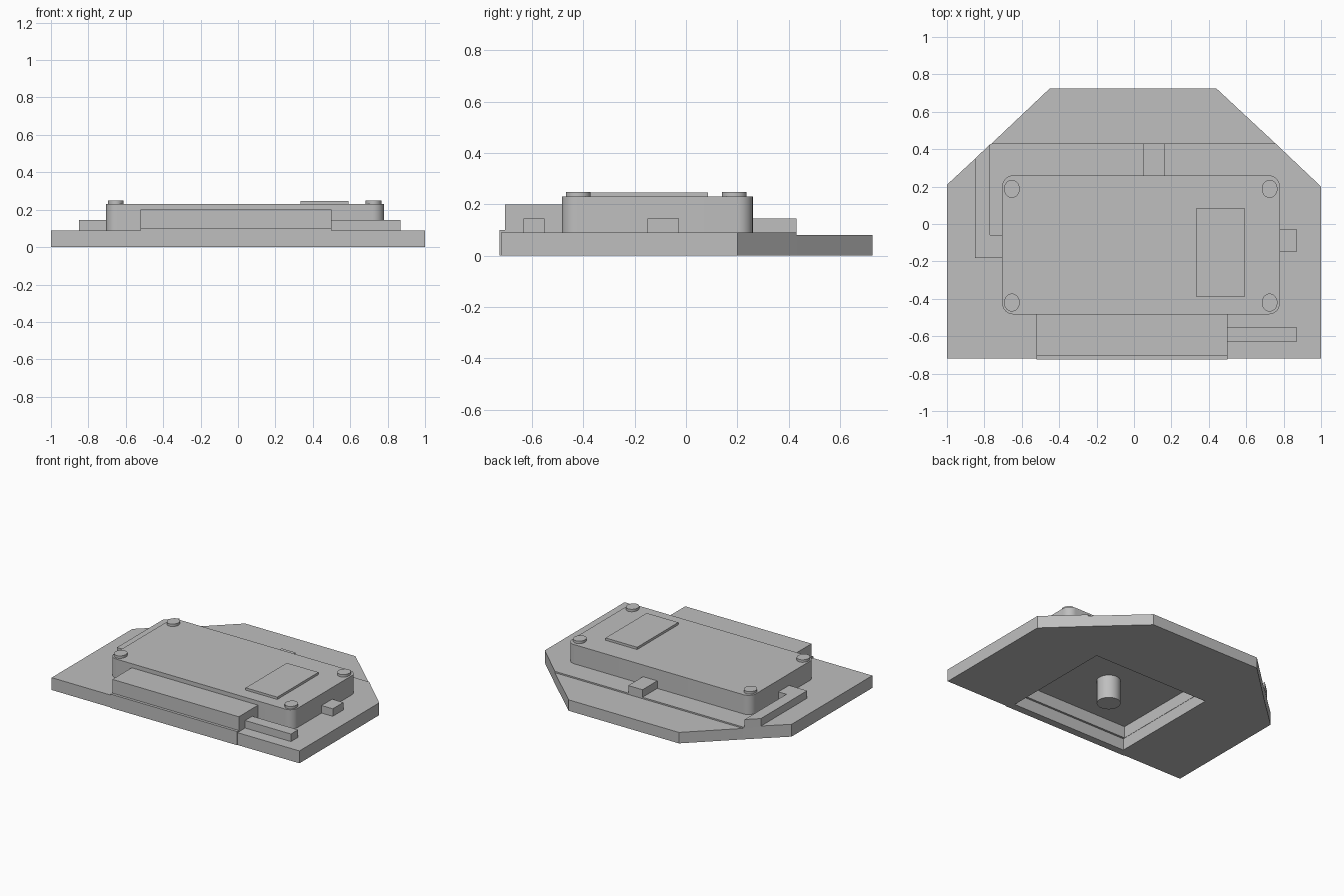
import bpy, bmesh
from math import pi, cos, sin, radians

if "Cube" in bpy.data.objects:
    bpy.data.objects.remove(bpy.data.objects["Cube"], do_unlink=True)

GREY = (0.52, 0.52, 0.52, 1)
mat = bpy.data.materials.new("matte grey")
mat.use_nodes = True
mat.diffuse_color = GREY
mat.node_tree.nodes["Principled BSDF"].inputs["Base Color"].default_value = GREY


def prism(name, outline, z0, z1):
    """Extrude a counter-clockwise outline from z0 to z1."""
    bm = bmesh.new()
    face = bm.faces.new([bm.verts.new((x, y, z0)) for x, y in outline])
    top = bmesh.ops.extrude_face_region(bm, geom=[face])["geom"]
    verts = [v for v in top if isinstance(v, bmesh.types.BMVert)]
    bmesh.ops.translate(bm, verts=verts, vec=(0, 0, z1 - z0))
    bmesh.ops.recalc_face_normals(bm, faces=bm.faces)
    mesh = bpy.data.meshes.new(name)
    bm.to_mesh(mesh)
    bm.free()
    mesh.materials.append(mat)
    obj = bpy.data.objects.new(name, mesh)
    bpy.context.collection.objects.link(obj)
    return obj


def box(name, x0, x1, y0, y1, z0, z1):
    return prism(name, [(x0, y0), (x1, y0), (x1, y1), (x0, y1)], z0, z1)


def ellipse(cx, cy, rx, ry, n=32):
    return [(cx + rx * cos(2 * pi * i / n), cy + ry * sin(2 * pi * i / n)) for i in range(n)]


def rounded_rect(x0, x1, y0, y1, r, steps=8):
    corners = [(x1 - r, y1 - r), (x0 + r, y1 - r), (x0 + r, y0 + r), (x1 - r, y0 + r)]
    return [(cx + r * cos(a), cy + r * sin(a))
            for q, (cx, cy) in enumerate(corners)
            for a in [pi / 2 * (q + i / steps) for i in range(steps + 1)]]


def smooth(obj):
    bpy.ops.object.select_all(action="DESELECT")
    obj.select_set(True)
    bpy.context.view_layer.objects.active = obj
    bpy.ops.object.shade_smooth_by_angle(angle=radians(35))


def cut(obj, cutter):
    mod = obj.modifiers.new("cavity", "BOOLEAN")
    mod.operation = "DIFFERENCE"
    mod.solver = "EXACT"
    mod.object = cutter
    bpy.context.view_layer.objects.active = obj
    bpy.ops.object.modifier_apply(modifier=mod.name)


# Base plate, with a slightly lower rear section
STEP_Y = 0.43
base = prism("base_plate", [(-1, -0.72), (1, -0.72), (1, 0.2), (0.757, STEP_Y),
                            (-0.762, STEP_Y), (-1, 0.21)], 0, 0.09)
prism("rear_plate", [(-0.762, STEP_Y), (0.757, STEP_Y), (0.44, 0.725), (-0.45, 0.725)], 0, 0.08)

# Main housing and front bar
housing = prism("housing", rounded_rect(-0.705, 0.78, -0.483, 0.26, 0.06), 0.085, 0.23)
bar = box("front_bar", -0.52, 0.5, -0.705, -0.475, 0.085, 0.2)
box("front_lip", -0.52, 0.5, -0.725, -0.7, 0, 0.1)

# Underside cavity, stepped slightly inwards above the plate
plate_cutter = box("plate_cutter", -0.47, 0.465, -0.67, 0.17, -0.1, 0.2)
upper_cutter = box("upper_cutter", -0.468, 0.463, -0.655, 0.168, -0.1, 0.17)
cut(base, plate_cutter)
cut(housing, upper_cutter)
cut(bar, upper_cutter)
for cutter in (plate_cutter, upper_cutter):
    bpy.data.objects.remove(cutter, do_unlink=True)
smooth(housing)

# Central post inside the cavity
smooth(prism("centre_post", ellipse(0, -0.26, 0.079, 0.079), 0, 0.18))

# Corner screws and top panel
for side, x in (("right", -0.653), ("left", 0.725)):
    for end, y in (("front", -0.42), ("rear", 0.188)):
        smooth(prism(f"{end}_{side}_screw", ellipse(x, y, 0.042, 0.048), 0.22, 0.248))
box("top_panel", 0.335, 0.59, -0.39, 0.085, 0.225, 0.247)

# Raised ribs and tabs around the housing
RIB = (0.085, 0.145)
box("rear_tab", 0.05, 0.165, 0.25, STEP_Y, *RIB)
box("left_tab", 0.77, 0.87, -0.15, -0.028, *RIB)
box("front_rib", 0.49, 0.87, -0.632, -0.55, *RIB)
prism("bent_rib", [(-0.85, -0.182), (-0.695, -0.182), (-0.695, -0.058), (-0.77, -0.058),
                   (-0.77, 0.425), (-0.85, 0.35)], *RIB)
